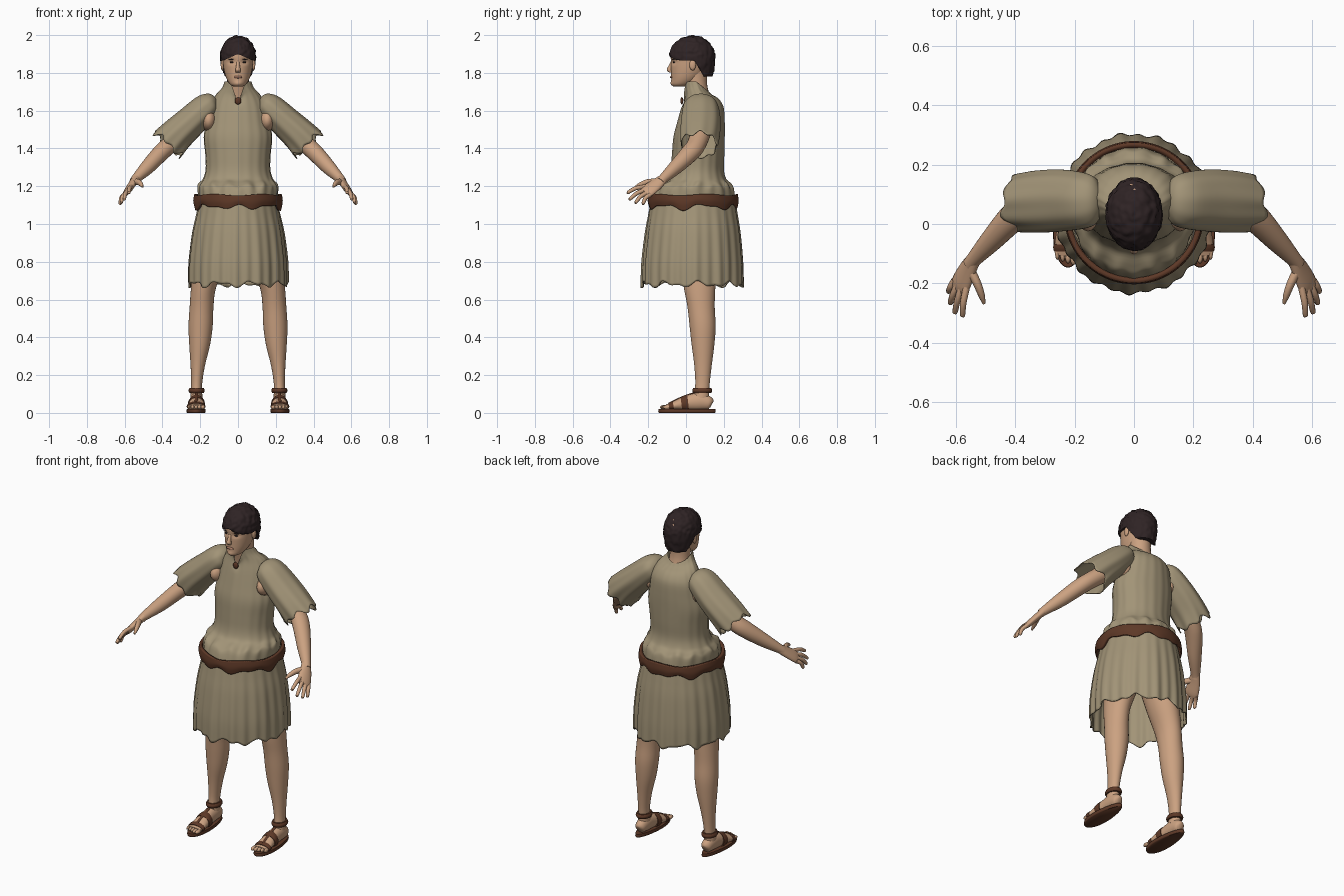
import bpy, bmesh, math
from math import sin, cos, pi, exp
from mathutils import Vector, noise

cube = bpy.data.objects.get("Cube")
if cube:
    bpy.data.objects.remove(cube)


def material(name, r, g, b):
    m = bpy.data.materials.new(name)
    m.diffuse_color = (r, g, b, 1)
    m.use_nodes = True
    node = next(n for n in m.node_tree.nodes if n.type == 'BSDF_PRINCIPLED')
    node.inputs["Base Color"].default_value = (r, g, b, 1)
    return m


CLOTH = material("tan cloth", .36, .295, .185)
SKIN = material("skin", .60, .36, .22)
LIP = material("lip", .42, .21, .14)
HAIR = material("dark hair", .028, .017, .018)
LEATHER = material("brown leather", .11, .04, .02)
parts = []


def finish(name, bm, mat):
    bmesh.ops.recalc_face_normals(bm, faces=bm.faces)
    me = bpy.data.meshes.new(name)
    bm.to_mesh(me)
    bm.free()
    me.materials.append(mat)
    ob = bpy.data.objects.new(name, me)
    bpy.context.collection.objects.link(ob)
    parts.append(ob)
    return ob


def smooth_path(rows, steps):
    """Catmull-Rom interpolation of section rows."""
    out = []
    for i in range(len(rows) - 1):
        p0, p1, p2 = rows[max(i - 1, 0)], rows[i], rows[i + 1]
        p3 = rows[min(i + 2, len(rows) - 1)]
        for k in range(steps):
            s = k / steps
            out.append([b + .5 * s * (c - a + s * (2*a - 5*b + 4*c - d + s * (3*(b - c) + d - a)))
                        for a, b, c, d in zip(p0, p1, p2, p3)])
    return out + [list(rows[-1])]


def loft(name, rows, mat, ref=(1, 0, 0), axis=None, n=24, steps=4, side=1, caps=(1, 1), warp=None):
    """Skin elliptical sections (x, y, z, radius_u, radius_v) along a path."""
    rows = smooth_path(rows, steps)
    mids = [Vector(r[:3]) for r in rows]
    bm = bmesh.new()
    rings = []
    last = len(rows) - 1
    for i, r in enumerate(rows):
        t = Vector(axis) if axis else (mids[min(i + 1, last)] - mids[max(i - 1, 0)]).normalized()
        u = Vector(ref)
        u = (u - t * u.dot(t)).normalized()
        v = t.cross(u)
        ring = []
        for k in range(n):
            a = 2 * pi * k / n
            co = mids[i] + u * r[3] * cos(a) + v * r[4] * sin(a)
            if warp:
                co = warp(co, mids[i], a, i / last)
            co.x *= side
            ring.append(bm.verts.new(co))
        rings.append(ring)
    for lo, hi in zip(rings, rings[1:]):
        for k in range(n):
            j = (k + 1) % n
            bm.faces.new((lo[k], lo[j], hi[j], hi[k]))
    for use, ring in zip(caps, (rings[0], rings[-1])):
        if use:
            bm.faces.new(ring)
    return finish(name, bm, mat)


def ball(name, loc, size, mat, warp=None, detail=3):
    bm = bmesh.new()
    bmesh.ops.create_icosphere(bm, subdivisions=detail, radius=1)
    for v in bm.verts:
        v.co = Vector(a * b for a, b in zip(v.co, size))
        v.co = (warp(v.co + Vector(loc)) if warp else v.co + Vector(loc))
    return finish(name, bm, mat)


def thicken(ob, amount):
    mod = ob.modifiers.new("thickness", 'SOLIDIFY')
    mod.thickness = amount


UP = (0, 0, 1)


# Clothing folds
def skirt_folds(co, c, a, t):
    low = 1 - t
    f = 1 + (.004 + .02 * low) * (sin(26 * a) * .7 + sin(11 * a + 1) * .6)
    co = c + (co - c) * f
    co.z += low ** 3 * (.012 * sin(9 * a + .5) + .008 * sin(17 * a))
    return co


def tunic_folds(co, c, a, t):
    shelf = exp(-((t - .13) / .1) ** 2)
    f = 1 + (.009 + .016 * shelf) * (sin(19 * a) * .7 + sin(8 * a + 2) * .5)
    co = c + (co - c) * f
    co.z += .008 * shelf * sin(13 * a)
    w = max(0, (t - .72) / .28)
    if sin(a) < 0:
        co.z -= w * .10 * exp(-(co.x / .027) ** 2)
    else:
        co.z -= w * .05 * sin(a)
    return co


def sleeve_folds(co, c, a, t):
    co = c + (co - c) * (1 + .025 * t * sin(9 * a + 1))
    co += Vector((.8, 0, -.7)) * t ** 4 * (.012 * sin(7 * a) + .008 * sin(4 * a))
    return co


def belt_wave(co, c, a, t):
    co.z += (1 - t) * (.010 * sin(7 * a) + .007 * sin(12 * a + 1)) + .004 * sin(5 * a)
    return co


skirt = loft("skirt", [(0, .035, .68, .262, .268), (0, .035, .8, .26, .266), (0, .037, .95, .243, .252),
                       (0, .038, 1.05, .222, .236), (0, .038, 1.12, .207, .224)],
             CLOTH, axis=UP, n=208, steps=6, caps=(0, 0), warp=skirt_folds)
thicken(skirt, .006)
loft("tunic", [(0, .037, 1.13, .207, .222), (0, .042, 1.19, .21, .208), (0, .048, 1.215, .2, .185),
               (0, .057, 1.24, .183, .155), (0, .06, 1.29, .17, .14), (0, .065, 1.37, .172, .138),
               (0, .07, 1.46, .18, .135), (0, .08, 1.54, .166, .125), (0, .088, 1.62, .15, .111),
               (0, .083, 1.68, .12, .09), (0, .063, 1.72, .085, .072), (0, .052, 1.755, .07, .064)],
     CLOTH, axis=UP, n=160, caps=(0, 0), warp=tunic_folds)
belt = loft("belt", [(0, .038, 1.09, .231, .235), (0, .038, 1.12, .237, .241), (0, .038, 1.155, .232, .236)],
            LEATHER, axis=UP, n=128, caps=(0, 0), warp=belt_wave)
thicken(belt, .018)
ball("collar_clasp", (0, -.022, 1.652), (.018, .008, .02), LEATHER, detail=2)

# Head and neck
loft("neck", [(0, .085, 1.6, .075, .06), (0, .07, 1.67, .062, .058), (0, .055, 1.74, .057, .057),
              (0, .05, 1.82, .06, .065)], SKIN, axis=UP)


def face_shape(co, c, a, t):
    # eye sockets and brow
    if co.y < 0:
        co.y += .010 * exp(-((co.z - 1.858) / .011) ** 2 - ((abs(co.x) - .034) / .02) ** 2)
        co.y -= .005 * exp(-((co.z - 1.743) / .012) ** 2 - (co.x / .02) ** 2)
    return co


loft("head", [(0, -.03, 1.727, .022, .035), (0, -.02, 1.74, .043, .056), (0, .0, 1.77, .061, .078),
              (0, .015, 1.81, .073, .094), (0, .025, 1.86, .08, .105), (0, .033, 1.91, .083, .112),
              (0, .035, 1.96, .062, .085), (0, .035, 1.98, .03, .04)],
     SKIN, axis=UP, n=64, steps=6, warp=face_shape)
loft("nose", [(0, -.072, 1.862, .008, .008), (0, -.082, 1.835, .010, .012), (0, -.088, 1.815, .014, .014),
              (0, -.08, 1.803, .012, .010)], SKIN, axis=UP, n=16)
ball("mouth", (0, -.077, 1.778), (.024, .008, .007), LIP, detail=2)


def scalp(p):
    # waves of short curls, lifted to the hairline
    p = p + (p - Vector((0, .035, 1.88))).normalized() * noise.noise(p * 55) * .007
    back = min(1, max(0, (p.y - .045) / .05))
    temple = min(1, abs(p.x) / .08)
    p.z = max(p.z, 1.9 - .035 * temple * (1 - back) - .12 * back)
    return p


def skull(p):
    if p.z < 1.885:
        p.z = 1.885 + (p.z - 1.885) * 1.9
    return scalp(p)


ball("hair", (0, .033, 1.885), (.095, .122, .112), HAIR, warp=skull, detail=5)

for s, tag in ((1, "left"), (-1, "right")):
    ball(tag + "_eye", (s * .032, -.064, 1.856), (.012, .006, .005), HAIR, detail=2)
    ball(tag + "_eyebrow", (s * .034, -.068, 1.872), (.018, .007, .003), HAIR, detail=2)
    ball(tag + "_ear", (s * .083, .035, 1.842), (.009, .018, .03), SKIN, detail=2)

    # Sleeves and arms
    sleeve = loft(tag + "_sleeve", [(.115, .078, 1.655, .035, .02), (.135, .078, 1.645, .075, .055),
                                    (.17, .078, 1.615, .094, .075), (.245, .078, 1.545, .104, .083),
                                    (.32, .074, 1.475, .104, .09), (.372, .07, 1.42, .098, .098)],
                  CLOTH, ref=(0, 1, 0), n=72, side=s, caps=(1, 0), warp=sleeve_folds)
    thicken(sleeve, .005)
    ball(tag + "_shoulder", (s * .155, .06, 1.55), (.042, .085, .06), SKIN)
    loft(tag + "_arm", [(.15, .08, 1.58, .062, .055), (.26, .08, 1.50, .056, .05), (.36, .055, 1.42, .05, .046),
                        (.41, .02, 1.375, .049, .045), (.48, -.055, 1.30, .038, .038),
                        (.54, -.12, 1.24, .026, .025), (.552, -.135, 1.225, .026, .023)],
         SKIN, ref=(0, 1, 0), side=s)
    across = Vector((-.6, -.3, .65)).normalized()
    loft(tag + "_palm", [(.54, -.12, 1.24, .026, .022), (.56, -.155, 1.212, .036, .019),
                         (.582, -.2, 1.178, .042, .017), (.59, -.22, 1.165, .036, .012)],
         SKIN, ref=across, side=s, n=20)
    tips = [(.578, -.313, 1.165), (.604, -.302, 1.13), (.62, -.27, 1.112), (.625, -.23, 1.105)]
    for k, tip in enumerate(tips):
        base = Vector((.583, -.2, 1.177)) + across * (.031 - .021 * k)
        tip = Vector(tip)
        mid = base.lerp(tip, .5) + Vector((.004, -.004, .008))
        rows = [(*p, r, r) for p, r in ((base, .012), (mid, .011), (base.lerp(tip, .93), .009), (tip, .004))]
        loft(f"{tag}_finger_{k + 1}", rows, SKIN, ref=across, side=s, n=10, steps=3)
    loft(tag + "_thumb", [(.553, -.15, 1.222, .018, .016), (.528, -.2, 1.222, .016, .014),
                          (.513, -.24, 1.21, .012, .011), (.505, -.268, 1.197, .005, .005)],
         SKIN, ref=UP, side=s, n=12)

    # Legs and feet
    loft(tag + "_leg", [(.11, .05, 1.0, .1, .12), (.15, .065, .8, .085, .1), (.183, .072, .66, .066, .083),
                        (.193, .08, .56, .063, .072), (.198, .088, .46, .064, .069),
                        (.203, .09, .36, .055, .06), (.213, .09, .25, .038, .046),
                        (.219, .087, .15, .029, .038), (.22, .08, .08, .032, .042)],
         SKIN, axis=UP, n=32, side=s)
    loft(tag + "_foot", [(.22, .137, .045, .012, .018), (.22, .125, .05, .029, .034), (.22, .08, .06, .035, .046),
                         (.22, .03, .056, .036, .044), (.22, -.03, .045, .042, .033),
                         (.222, -.08, .034, .046, .02), (.222, -.105, .03, .043, .014)],
         SKIN, side=s, n=24)
    for k in range(5):
        ball(f"{tag}_toe_{k + 1}", (s * (.186 + .018 * k), -.115 + .006 * max(0, k - 1), .03),
             (.012 - .001 * k, .024, .012), SKIN, detail=2)

    # Sandals
    def sole_shape(co, c, a, t):
        co.x = c.x + (co.x - c.x) * (1 - 1.3 * (co.y - c.y))
        return co
    loft(tag + "_sole", [(.222, .005, 0, .046, .148), (.222, .005, .006, .05, .152), (.222, .005, .02, .048, .15)],
         LEATHER, axis=UP, side=s, n=40, steps=2, warp=sole_shape)
    loft(tag + "_ankle_strap", [(.219, .086, .106, .038, .048), (.219, .086, .118, .043, .053),
                                (.219, .086, .132, .037, .047)], LEATHER, axis=UP, side=s)
    loft(tag + "_instep_strap", [(.22, .012, .05, .042, .046), (.22, -.006, .048, .045, .044),
                                 (.22, -.024, .046, .045, .037)], LEATHER, side=s)
    loft(tag + "_toe_strap", [(.222, -.066, .036, .048, .026), (.222, -.078, .034, .05, .025),
                              (.222, -.09, .032, .048, .021)], LEATHER, side=s)
    loft(tag + "_centre_strap", [(.22, .05, .108, .008, .004), (.22, .02, .098, .008, .005),
                                 (.22, -.03, .08, .008, .004), (.222, -.08, .056, .008, .004)],
         LEATHER, side=s, n=10)

# Smooth shading with crisp edges kept
for ob in bpy.context.selected_objects:
    ob.select_set(False)
for ob in parts:
    ob.select_set(True)
bpy.context.view_layer.objects.active = parts[0]
bpy.ops.object.shade_smooth_by_angle(angle=math.radians(50))
